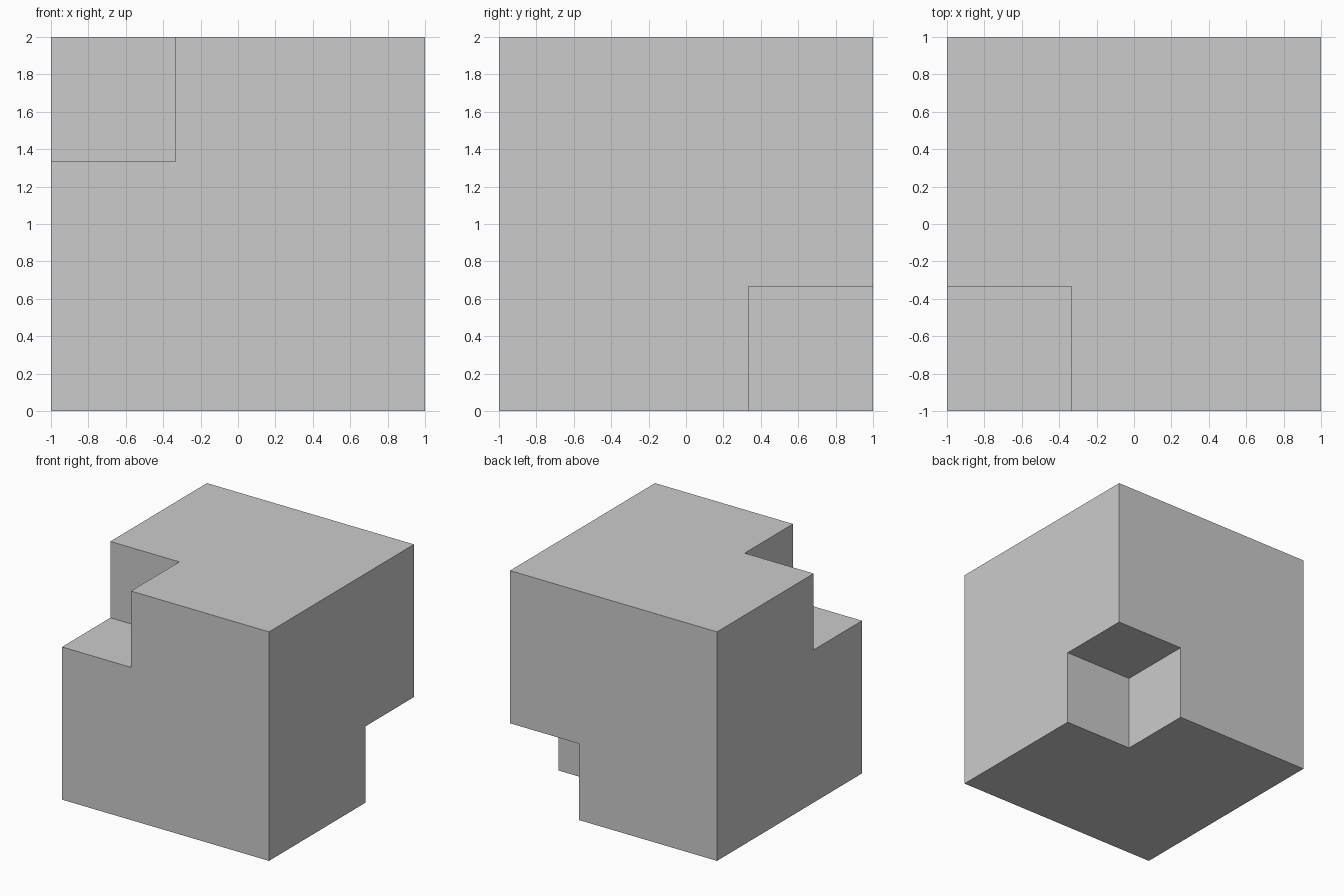
import bpy

if "Cube" in bpy.data.objects:
    bpy.data.objects.remove(bpy.data.objects["Cube"])

T = 1 / 3  # half a grid cell of the 3 x 3 x 3 cube


def box(name, lo, hi):
    """Axis-aligned box between two opposite corners."""
    centre = [(a + b) / 2 for a, b in zip(lo, hi)]
    bpy.ops.mesh.primitive_cube_add(size=1, location=centre)
    obj = bpy.context.object
    obj.name = name
    obj.scale = [b - a for a, b in zip(lo, hi)]
    bpy.ops.object.transform_apply(location=True, rotation=False, scale=True)
    return obj


# Main block
block = box("notched_block", (-1, -1, 0), (1, 1, 2))

# Corner notches at opposite ends of a diagonal, cutters overshoot the surface
notches = {
    "front_left_top_notch": ((-1.5, -1.5, 1 + T), (-T, -T, 2.5)),
    "back_right_bottom_notch": ((T, T, -0.5), (1.5, 1.5, 1 - T)),
}
for name, (lo, hi) in notches.items():
    cutter = box(name, lo, hi)
    cutter.hide_render = True
    mod = block.modifiers.new(name, "BOOLEAN")
    mod.operation = "DIFFERENCE"
    mod.solver = "EXACT"
    mod.object = cutter
    bpy.context.view_layer.objects.active = block
    bpy.ops.object.modifier_apply(modifier=mod.name)
    bpy.data.objects.remove(cutter, do_unlink=True)
